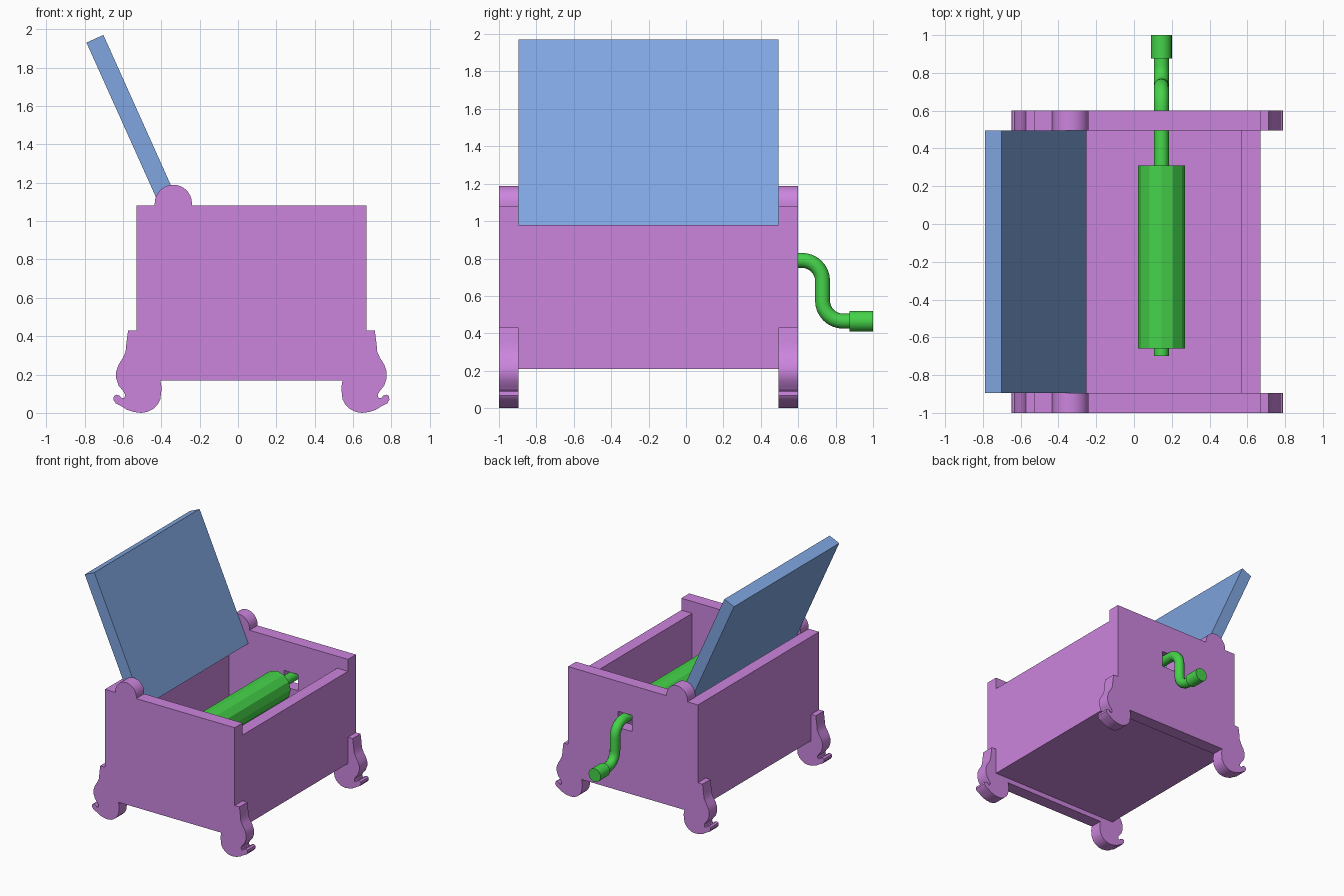
import bpy, bmesh, math
from mathutils import Matrix, Vector

cube = bpy.data.objects.get("Cube")
if cube:
    bpy.data.objects.remove(cube, do_unlink=True)


def material(name, rgb):
    m = bpy.data.materials.new(name)
    m.use_nodes = True
    m.diffuse_color = (*rgb, 1)
    m.node_tree.nodes["Principled BSDF"].inputs["Base Color"].default_value = (*rgb, 1)
    return m


PURPLE = material("purple", (0.60, 0.235, 0.73))
BLUE = material("blue", (0.216, 0.381, 0.745))
GREEN = material("green", (0.060, 0.65, 0.068))

FRONT, BACK, THICK = -1.0, 0.6, 0.105   # outer faces and thickness of end plates
MID = 0.07                              # symmetry line of the box in x
AXLE = Vector((0.145, 0, 0.79))


def add_object(name, bm, mat):
    bmesh.ops.recalc_face_normals(bm, faces=bm.faces)
    mesh = bpy.data.meshes.new(name)
    bm.to_mesh(mesh)
    bm.free()
    mesh.materials.append(mat)
    ob = bpy.data.objects.new(name, mesh)
    bpy.context.collection.objects.link(ob)
    return ob


def select(ob):
    bpy.ops.object.select_all(action="DESELECT")
    ob.select_set(True)
    bpy.context.view_layer.objects.active = ob


def smooth(ob):
    select(ob)
    bpy.ops.object.shade_smooth_by_angle(angle=math.radians(35))


def extrude_xz(name, outline, y0, y1, mat):
    """Outline in x, z pulled from y0 to y1."""
    bm = bmesh.new()
    face = bm.faces.new([bm.verts.new((x, y0, z)) for x, z in outline])
    new = bmesh.ops.extrude_face_region(bm, geom=[face])["geom"]
    bmesh.ops.translate(bm, verts=[v for v in new if isinstance(v, bmesh.types.BMVert)],
                        vec=(0, y1 - y0, 0))
    return add_object(name, bm, mat)


def box(name, x0, x1, y0, y1, z0, z1, mat):
    return extrude_xz(name, [(x0, z0), (x1, z0), (x1, z1), (x0, z1)], y0, y1, mat)


def rod(name, y0, y1, radius, z, sides, mat):
    bm = bmesh.new()
    bmesh.ops.create_cone(bm, cap_ends=True, segments=sides, radius1=radius,
                          radius2=radius, depth=y1 - y0)
    bm.transform(Matrix.Translation((AXLE.x, (y0 + y1) / 2, z))
                 @ Matrix.Rotation(math.pi / 2, 4, "X"))
    return add_object(name, bm, mat)


# Outline of an end plate: scrolled leg on one side, from the inner top of the foot upward
leg = [(.545, .17), (.538, .13), (.545, .07), (.56, .042), (.583, .02), (.613, .005),
       (.645, 0), (.685, .005), (.72, .017), (.75, .036), (.778, .05), (.789, .068),
       (.787, .088), (.772, .095), (.757, .09), (.746, .077), (.732, .078), (.728, .096),
       (.74, .115), (.762, .142), (.775, .18), (.775, .215), (.762, .252), (.74, .287),
       (.726, .318), (.722, .36), (.713, .43), (.67, .43), (.67, 1.08)]
knob = [(-.337 + .097 * math.cos(a), 1.092 + .097 * math.sin(a))
        for a in (math.pi * i / 16 for i in range(17))]
plate = (leg + [(-.24, 1.08)] + knob + [(-.434, 1.08)]
         + [(2 * MID - x, z) for x, z in reversed(leg)])

front_plate = extrude_xz("front_plate", plate, FRONT, FRONT + THICK, PURPLE)
back_plate = extrude_xz("back_plate", plate, BACK - THICK, BACK, PURPLE)

# Square opening for the crank in the back plate
cutter = box("crank_opening_cutter", .08, .21, .4, .7, .695, .83, PURPLE)
cutter.hide_render = True
cut = back_plate.modifiers.new("crank_opening", "BOOLEAN")
cut.object, cut.operation, cut.solver = cutter, "DIFFERENCE", "EXACT"
select(back_plate)
bpy.ops.object.modifier_apply(modifier=cut.name)
bpy.data.objects.remove(cutter, do_unlink=True)
smooth(front_plate)
smooth(back_plate)

# Floor and side walls
y0, y1 = FRONT + THICK, BACK - THICK
box("floor", -.43, .57, y0, y1, .21, .31, PURPLE)
box("low_wall", .57, .67, y0, y1, .21, .98, PURPLE)
box("high_wall", -.53, -.43, y0, y1, .21, 1.08, PURPLE)

# Open lid, leaning outward over the high wall
tilt = math.radians(24.2)
along = Vector((math.sin(tilt), -math.cos(tilt)))
across = Vector((math.cos(tilt), math.sin(tilt))) * .097
top = Vector((-.79, 1.93))
bottom = top + along * 1.1
extrude_xz("lid", [top, bottom, bottom + across, top + across], y0, y1, BLUE)

# Roller and crank
rod("roller", -.66, .31, .125, AXLE.z, 12, GREEN)
bend = .11
drop = .465
path = [(-.70, AXLE.z)]
for i in range(9):
    a = math.pi / 2 * i / 8
    path.append((.62 + bend * math.sin(a), AXLE.z - bend + bend * math.cos(a)))
for i in range(9):
    a = math.pi / 2 * i / 8
    path.append((.84 - bend * math.cos(a), drop + bend - bend * math.sin(a)))
path.append((.9, drop))

curve = bpy.data.curves.new("crank", "CURVE")
curve.dimensions = "3D"
curve.bevel_depth = .04
curve.bevel_resolution = 4
curve.use_fill_caps = True
spline = curve.splines.new("POLY")
spline.points.add(len(path) - 1)
for point, (y, z) in zip(spline.points, path):
    point.co = (AXLE.x, y, z, 1)
curve.materials.append(GREEN)
crank = bpy.data.objects.new("crank", curve)
bpy.context.collection.objects.link(crank)
select(crank)
bpy.ops.object.convert(target="MESH")
smooth(bpy.context.view_layer.objects.active)
smooth(rod("crank_handle", .875, 1.0, .055, drop, 24, GREEN))
